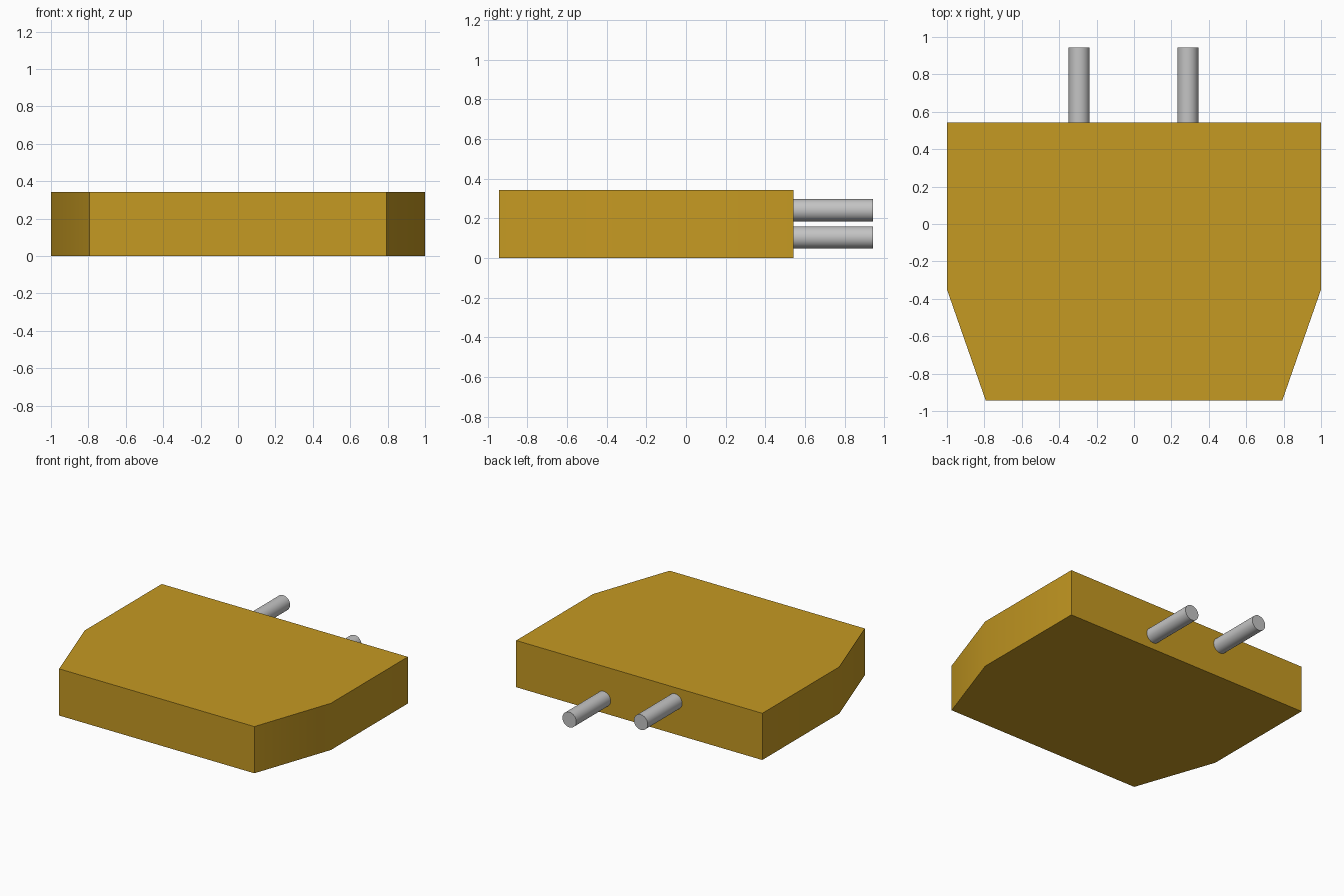
import bpy, bmesh, math

cube = bpy.data.objects.get("Cube")
if cube:
    bpy.data.objects.remove(cube, do_unlink=True)


def make_material(name, rgb):
    mat = bpy.data.materials.new(name)
    mat.use_nodes = True
    colour = (*rgb, 1.0)
    mat.diffuse_color = colour
    bsdf = next(n for n in mat.node_tree.nodes if n.type == 'BSDF_PRINCIPLED')
    bsdf.inputs["Base Color"].default_value = colour
    return mat


def smooth_by_angle(obj):
    bpy.ops.object.select_all(action='DESELECT')
    obj.select_set(True)
    bpy.context.view_layer.objects.active = obj
    bpy.ops.object.shade_smooth_by_angle(angle=math.radians(30))


gold = make_material("ochre", (0.56, 0.32, 0.016))
grey = make_material("light grey", (0.55, 0.55, 0.55))

HEIGHT = 0.343
BACK_Y = 0.543
END_Y = 0.943

# Body: tapered slab extruded from its half outline, mirrored across x
half = [(0.793, -0.943), (1.0, -0.35), (1.0, BACK_Y)]
outline = half + [(-x, y) for x, y in reversed(half)]
bm = bmesh.new()
base = bm.faces.new([bm.verts.new((x, y, 0)) for x, y in outline])
extruded = bmesh.ops.extrude_face_region(bm, geom=[base], use_keep_orig=True)
top = [v for v in extruded["geom"] if isinstance(v, bmesh.types.BMVert)]
bmesh.ops.translate(bm, vec=(0, 0, HEIGHT), verts=top)
bmesh.ops.recalc_face_normals(bm, faces=bm.faces)
mesh = bpy.data.meshes.new("body")
bm.to_mesh(mesh)
bm.free()
body = bpy.data.objects.new("body", mesh)
bpy.context.collection.objects.link(body)
body.data.materials.append(gold)
smooth_by_angle(body)

# Pins: two round rods out of the back face, at different heights
START_Y = BACK_Y - 0.02
for name, x, z in (("right_pin", -0.293, 0.241), ("left_pin", 0.288, 0.104)):
    bpy.ops.mesh.primitive_cylinder_add(
        vertices=32, radius=0.056, depth=END_Y - START_Y,
        location=(x, (START_Y + END_Y) / 2, z), rotation=(math.pi / 2, 0, 0))
    pin = bpy.context.object
    pin.name = name
    pin.data.materials.append(grey)
    smooth_by_angle(pin)
